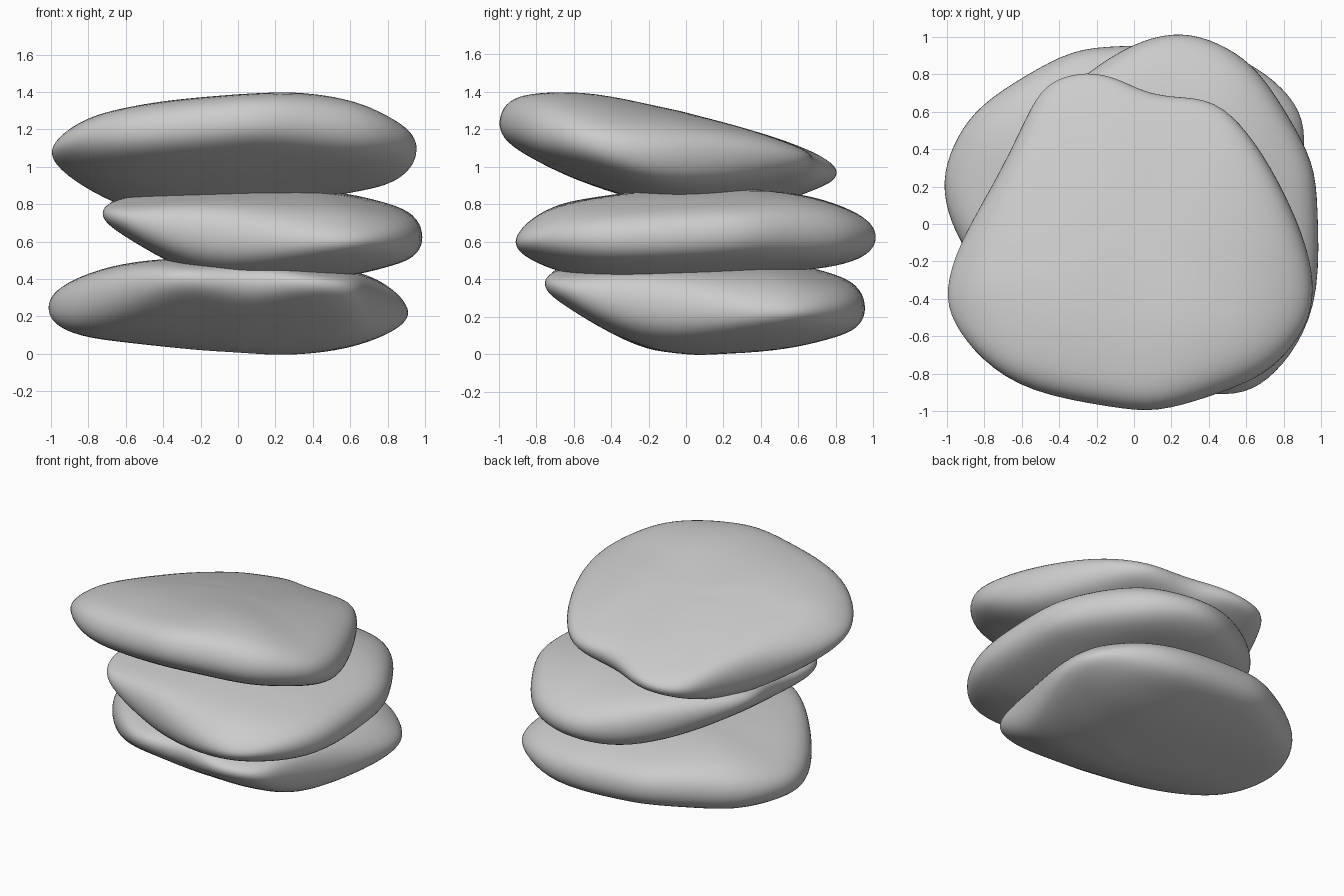
import bpy, bmesh, math

if "Cube" in bpy.data.objects:
    bpy.data.objects.remove(bpy.data.objects["Cube"])

# Outline of the stone seen from above: blunt end at -y, narrow end at +y
OUTLINE = [(-1, -.33), (-.93, -.09), (-.76, .2), (-.63, .44), (-.52, .68), (-.41, .77),
           (-.25, .80), (-.1, .77), (.05, .69), (.2, .66), (.43, .65), (.61, .47),
           (.76, .24), (.9, -.05), (.955, -.29), (.93, -.49), (.81, -.67), (.66, -.8),
           (.4, -.9), (.12, -.985), (-.1, -.955), (-.56, -.87), (-.81, -.7), (-.96, -.5)]
SKEW = math.radians(12)  # the height profiles run at this angle to the outline

# Height profiles: the underside lifts and the top drops towards the edges
LIFT_Y = [(-1, .11), (-.92, .1), (-.55, .01), (-.1, -.02), (.2, .01), (.52, .17), (.6, .23), (.8, .35)]
LIFT_X = [(-1, .17), (-.85, .12), (-.6, .03), (-.35, 0), (0, .01), (.3, .04), (.8, .09), (1, .15)]
DROP_Y = [(-1, .14), (-.75, .07), (-.5, .01), (-.05, 0), (.4, .015), (.68, .05), (.8, .07)]
DROP_X = [(-1, .27), (-.7, .08), (-.2, .01), (.45, 0), (.75, .06), (1, .17)]


def lerp(table, t):
    for (a, u), (b, v) in zip(table, table[1:]):
        if t <= b:
            return u + (v - u) * max(0, (t - a) / (b - a))
    return table[-1][1]


def heights(px, py):
    x = px * math.cos(SKEW) - py * math.sin(SKEW)
    y = px * math.sin(SKEW) + py * math.cos(SKEW)
    low = lerp(LIFT_X, x) + lerp(LIFT_Y, y)
    high = .515 - lerp(DROP_X, x) - lerp(DROP_Y, y)
    return (low + high) / 2, max(.06, (high - low) / 2)


def stone(name, location, rotation, scale):
    bm = bmesh.new()
    rings = []
    # rings from the underside over the rim to the top: (size, side of rim, fullness)
    for size, side, full in [(.3, -1, 1), (.6, -1, 1), (.82, -1, 1), (.955, -1, .92), (1.015, -1, .42),
                             (1.015, 1, .42), (.955, 1, .92), (.82, 1, 1), (.6, 1, 1), (.3, 1, 1)]:
        ring = []
        for px, py in OUTLINE:
            x, y = px * size, py * size
            mid, half = heights(x, y)
            ring.append(bm.verts.new((x, y, mid + side * full * half)))
        rings.append(ring)
    n = len(OUTLINE)
    for a, b in zip(rings, rings[1:]):
        for i in range(n):
            j = (i + 1) % n
            bm.faces.new((a[i], a[j], b[j], b[i]))
    # close underside and top with fans
    mid, half = heights(0, 0)
    for ring, side in ((rings[0], -1), (rings[-1], 1)):
        c = bm.verts.new((0, 0, mid + side * half))
        for i in range(n):
            bm.faces.new((ring[i], ring[(i + 1) % n], c))
    bmesh.ops.recalc_face_normals(bm, faces=bm.faces)
    for f in bm.faces:
        f.smooth = True
    mesh = bpy.data.meshes.new(name)
    bm.to_mesh(mesh)
    bm.free()
    ob = bpy.data.objects.new(name, mesh)
    bpy.context.collection.objects.link(ob)
    ob.location = location
    ob.rotation_euler = [math.radians(a) for a in rotation]
    ob.scale = scale
    sub = ob.modifiers.new("Smooth", 'SUBSURF')
    sub.levels = sub.render_levels = 2
    return ob


# The same stone stacked three times, each turned
stone("bottom_stone", (0, -.015, .005), (0, 0, 192), (1, 1, 1))
stone("middle_stone", (.015, 0, .39), (0, 0, 102), (1, 1, .97))
stone("top_stone", (0, -.075, .785), (-13, 0, 0), (1, 1.02, 1))
